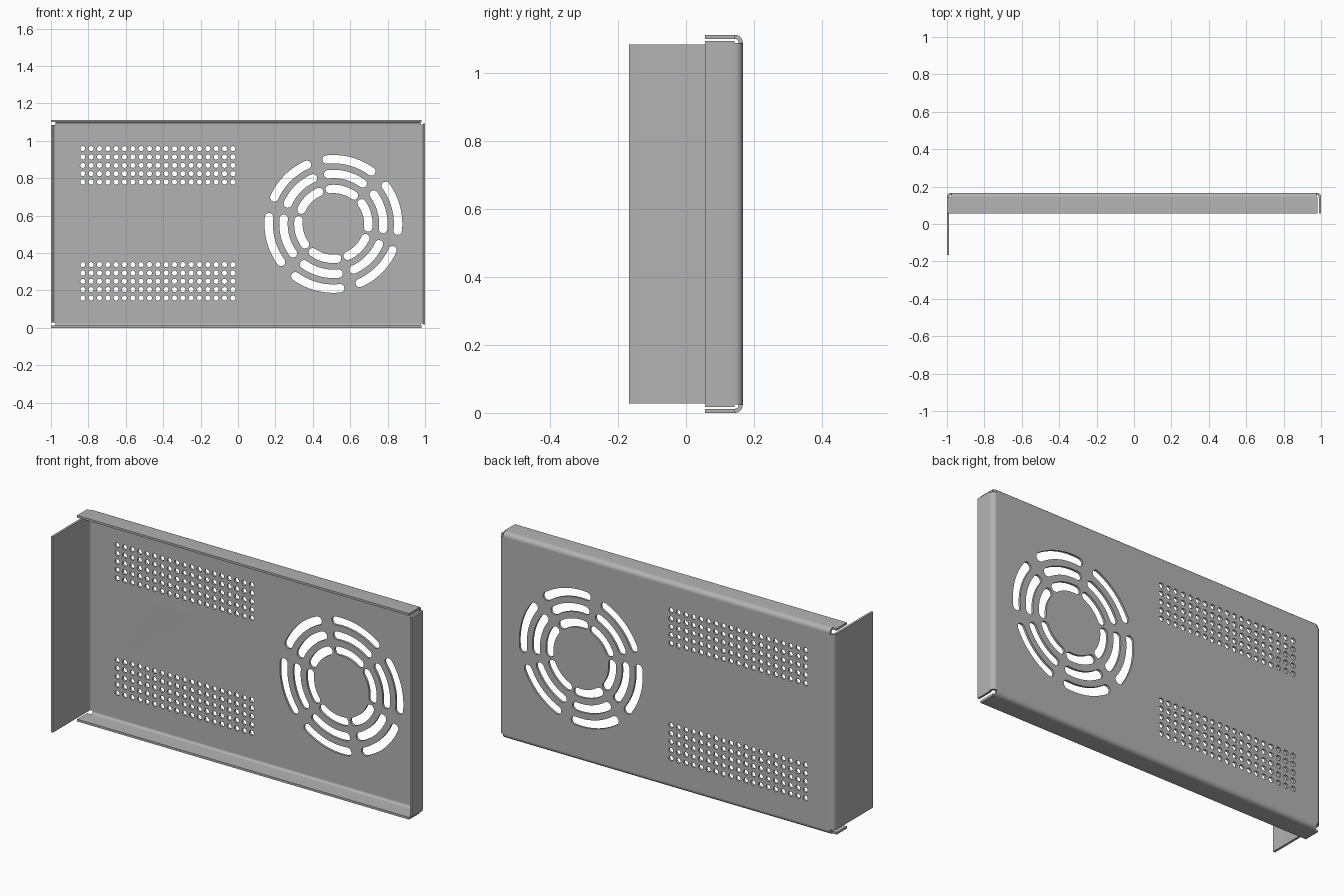
import bpy, bmesh
from math import sin, cos, pi, radians
from mathutils import Matrix

if "Cube" in bpy.data.objects:
    bpy.data.objects.remove(bpy.data.objects["Cube"], do_unlink=True)

HEIGHT = 1.112
BACK = 0.167      # outer face of the panel
LIP = 0.056       # front edge of the short flanges
T = 0.012         # sheet thickness
R = 0.024         # outer bend radius

steel = bpy.data.materials.new("grey sheet metal")
steel.use_nodes = True
GREY = (0.45, 0.45, 0.45, 1)
steel.diffuse_color = GREY
bsdf = next(n for n in steel.node_tree.nodes if n.type == 'BSDF_PRINCIPLED')
bsdf.inputs["Base Color"].default_value = GREY
bsdf.inputs["Roughness"].default_value = 0.5


def finish(name, bm):
    bmesh.ops.recalc_face_normals(bm, faces=bm.faces)
    mesh = bpy.data.meshes.new(name)
    bm.to_mesh(mesh)
    bm.free()
    mesh.materials.append(steel)
    obj = bpy.data.objects.new(name, mesh)
    bpy.context.collection.objects.link(obj)
    bpy.ops.object.select_all(action='DESELECT')
    obj.select_set(True)
    bpy.context.view_layer.objects.active = obj
    bpy.ops.object.shade_smooth_by_angle(angle=radians(30))


# Outlines for the panel cut-outs
def arc(cx, cy, r, a0, a1, steps):
    return [(cx + r * cos(a0 + (a1 - a0) * i / steps),
             cy + r * sin(a0 + (a1 - a0) * i / steps)) for i in range(steps + 1)]


def slot(cx, cy, r, half_width, mid, half_angle):
    a0, a1 = mid - half_angle, mid + half_angle
    end = (cx + r * cos(a1), cy + r * sin(a1))
    start = (cx + r * cos(a0), cy + r * sin(a0))
    return (arc(cx, cy, r + half_width, a0, a1, 14)
            + arc(*end, half_width, a1, a1 + pi, 8)[1:-1]
            + arc(cx, cy, r - half_width, a1, a0, 14)
            + arc(*start, half_width, a0 + pi, a0 + 2 * pi, 8)[1:-1])


# Perforated panel: outline, two grids of round holes, three rings of fan slots
x_edge = 1 - R
outlines = [[(-x_edge, R), (x_edge, R), (x_edge, HEIGHT - R), (-x_edge, HEIGHT - R)]]
for z0 in (0.16, 0.78):
    for row in range(5):
        for col in range(19):
            outlines.append(arc(-0.83 + col * 0.0446, z0 + row * 0.0446,
                                0.0135, 0, 2 * pi, 16)[:-1])
for ring in (0.187, 0.267, 0.346):
    for k in range(6):
        outlines.append(slot(0.51, 0.556, ring, 0.0225, radians(15 + 60 * k), radians(21)))

curve = bpy.data.curves.new("panel_outline", 'CURVE')
curve.dimensions = '2D'
curve.fill_mode = 'BOTH'
curve.extrude = T / 2
for pts in outlines:
    spline = curve.splines.new('POLY')
    spline.points.add(len(pts) - 1)
    for p, (x, y) in zip(spline.points, pts):
        p.co = (x, y, 0, 1)
    spline.use_cyclic_u = True
helper = bpy.data.objects.new("panel_outline", curve)
bpy.context.collection.objects.link(helper)
bpy.context.view_layer.update()
flat = bpy.data.meshes.new_from_object(
    helper.evaluated_get(bpy.context.evaluated_depsgraph_get()))
bpy.data.objects.remove(helper, do_unlink=True)
panel = bmesh.new()
panel.from_mesh(flat)
bpy.data.meshes.remove(flat)
bmesh.ops.remove_doubles(panel, verts=panel.verts, dist=1e-5)
bmesh.ops.transform(panel, verts=panel.verts,
                    matrix=Matrix.Translation((0, BACK - T / 2, 0)) @ Matrix.Rotation(pi / 2, 4, 'X'))
finish("perforated_panel", panel)


# Flanges: a bent profile swept along an edge, plus flat tabs past the bend ends
def sweep(bm, profile, place, a, b):
    rings = [[bm.verts.new(place(u, y, s)) for u, y in profile] for s in (a, b)]
    n = len(profile)
    for i in range(n):
        j = (i + 1) % n
        bm.faces.new((rings[0][i], rings[0][j], rings[1][j], rings[1][i]))
    for ring in rings:
        bm.faces.new(ring)


def flange(name, place, front, a, b, tabs=()):
    bend_y = BACK - R
    profile = (arc(-R, bend_y, R, pi / 2, 0, 8) + [(0, front), (-T, front)]
               + arc(-R, bend_y, R - T, 0, pi / 2, 8))
    strip = [(0, front), (-T, front), (-T, bend_y), (0, bend_y)]
    bm = bmesh.new()
    sweep(bm, profile, place, a, b)
    for t0, t1 in tabs:
        sweep(bm, strip, place, t0, t1)
    finish(name, bm)


long_tabs = [(-1, -x_edge), (x_edge, 0.982)]
flange("top_flange", lambda u, y, s: (s, y, HEIGHT + u), LIP, -x_edge, x_edge, long_tabs)
flange("bottom_flange", lambda u, y, s: (s, y, -u), LIP, -x_edge, x_edge, long_tabs)
flange("left_flange", lambda u, y, s: (1 + u, y, s), LIP, R, HEIGHT - R,
       [(0.018, R), (HEIGHT - R, HEIGHT - 0.018)])
flange("right_deep_flange", lambda u, y, s: (-1 - u, y, s), -BACK, 0.028, HEIGHT - 0.028)
